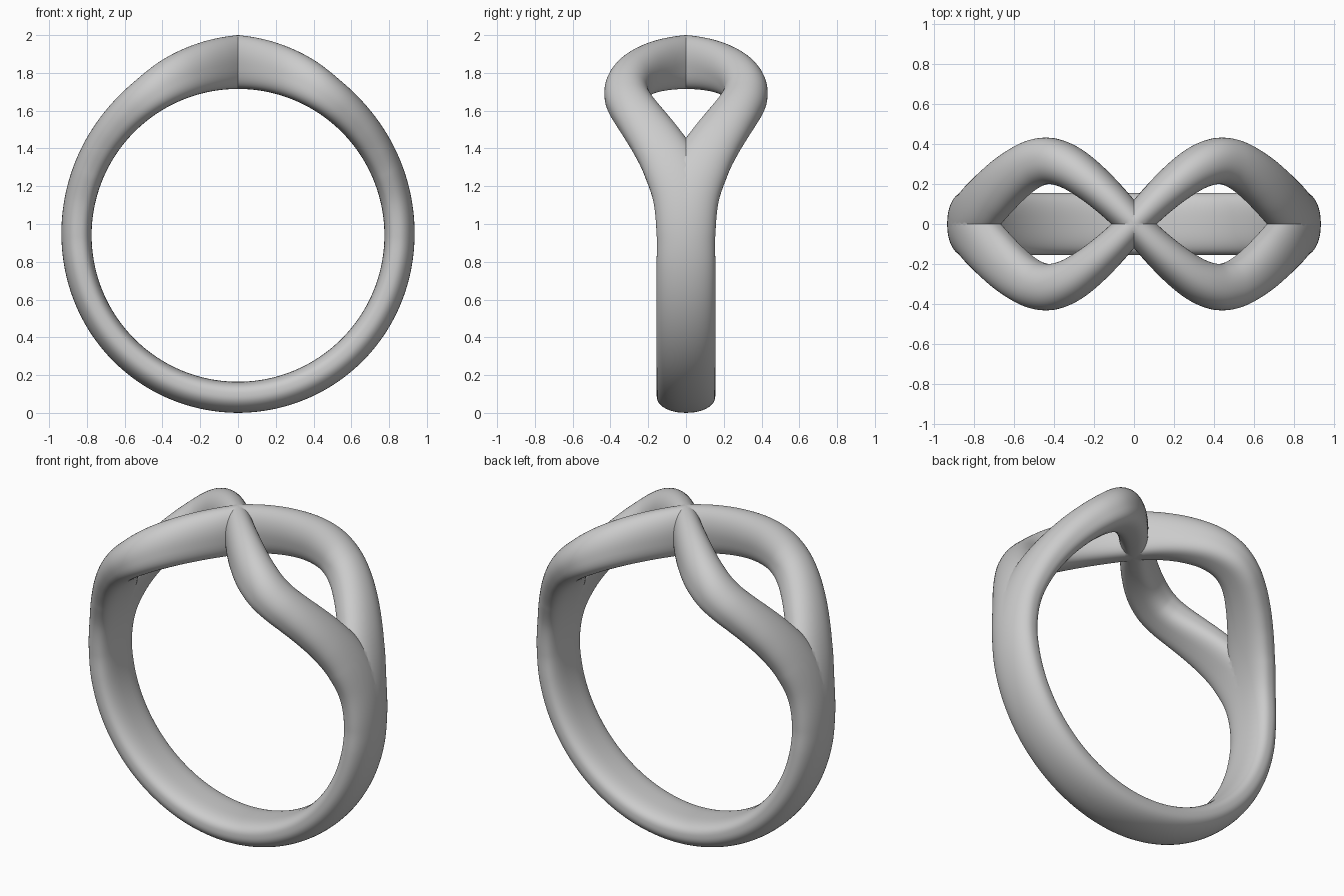
import bpy, bmesh
from math import sin, cos, pi, radians, hypot, copysign
from mathutils import Vector

if "Cube" in bpy.data.objects:
    bpy.data.objects.remove(bpy.data.objects["Cube"])

INNER, ZC = 0.775, 0.94          # finger hole radius and centre height

# angle from the top (deg): sideways path, half width, radial thickness of one strand
PATH = [(-21, -.285), (-14, -.21), (-7, -.115), (0, 0), (7, .115), (14, .21), (21, .28),
        (28, .314), (34, .308), (40, .275), (47, .22), (55, .152), (64, .083),
        (76, .022), (90, 0), (100, 0), (190, 0)]
WIDTH = [(0, .078), (14, .097), (28, .115), (40, .121), (55, .138), (66, .15),
         (90, .155), (190, .155)]
THICK = [(0, .285), (10, .267), (22, .240), (35, .205), (60, .175), (90, .160),
         (140, .163), (190, .165)]


def sample(keys, t):
    """Smooth Hermite interpolation through (t, value) keys."""
    n = len(keys)

    def slope(i):
        a, b = keys[max(i - 1, 0)], keys[min(i + 1, n - 1)]
        return (b[1] - a[1]) / (b[0] - a[0])
    i = max(k for k in range(n - 1) if keys[k][0] <= t or k == 0)
    (t0, v0), (t1, v1) = keys[i], keys[i + 1]
    d = t1 - t0
    s = (t - t0) / d
    return ((2*s**3 - 3*s*s + 1) * v0 + (s**3 - 2*s*s + s) * d * slope(i)
            + (3*s*s - 2*s**3) * v1 + (s**3 - s*s) * d * slope(i + 1))


def section(n=48):
    """D-like outline: round outside, flatter finger side. u in -1..1, v in 0..1."""
    pts = []
    for k in range(n):
        a = 2 * pi * k / n
        e = 2 / 2.1 if sin(a) >= 0 else 2 / 2.9
        u = copysign(abs(cos(a)) ** e, cos(a))
        s = copysign(abs(sin(a)) ** e, sin(a))
        pts.append((u, 0.47 + (0.53 if s > 0 else 0.47) * s))
    return pts


# Sweep one strand around the ring
bm = bmesh.new()
outline = section()
rings = []
STEPS = 200
for i in range(STEPS + 1):
    t = -18 + 203 * i / STEPS
    y = sample(PATH, t)
    w = sample(WIDTH, abs(t))
    mid = INNER + sample(THICK, abs(t)) / 2
    dy = (sample(PATH, t + .5) - sample(PATH, t - .5)) / (radians(1) * mid)
    ln = hypot(1, dy)
    ring = []
    for u, v in outline:
        ang = radians(t) - u * w * dy / ln / mid
        py = y + u * w / ln
        r = INNER + v * sample(THICK, min(abs(ang) * 180 / pi, 190))
        ring.append(bm.verts.new((r * sin(ang), py, ZC + r * cos(ang))))
    rings.append(ring)
for a, b in zip(rings, rings[1:]):
    for k in range(len(a)):
        j = (k + 1) % len(a)
        bm.faces.new((a[k], a[j], b[j], b[k]))

# Keep one quarter, cut cleanly on both symmetry planes
for no in (Vector((1, 0, 0)), Vector((0, 1, 0))):
    bmesh.ops.bisect_plane(bm, geom=bm.verts[:] + bm.edges[:] + bm.faces[:], dist=1e-5,
                           plane_co=(0, 0, 0), plane_no=no, clear_inner=True)
bmesh.ops.recalc_face_normals(bm, faces=bm.faces[:])
me = bpy.data.meshes.new("infinity_ring")
bm.to_mesh(me)
bm.free()
ring_ob = bpy.data.objects.new("infinity_ring", me)
bpy.context.collection.objects.link(ring_ob)
bpy.context.view_layer.objects.active = ring_ob
ring_ob.select_set(True)

# Mirror to the full ring, with creases where the strands meet
m = ring_ob.modifiers.new("mirror", 'MIRROR')
m.use_axis = (True, True, False)
m.use_clip = True
m.merge_threshold = 0.0005
bpy.ops.object.modifier_apply(modifier=m.name)
bm = bmesh.new()
bm.from_mesh(me)
bmesh.ops.recalc_face_normals(bm, faces=bm.faces[:])
bm.to_mesh(me)
bm.free()
bpy.ops.object.shade_smooth_by_angle(angle=radians(30))
